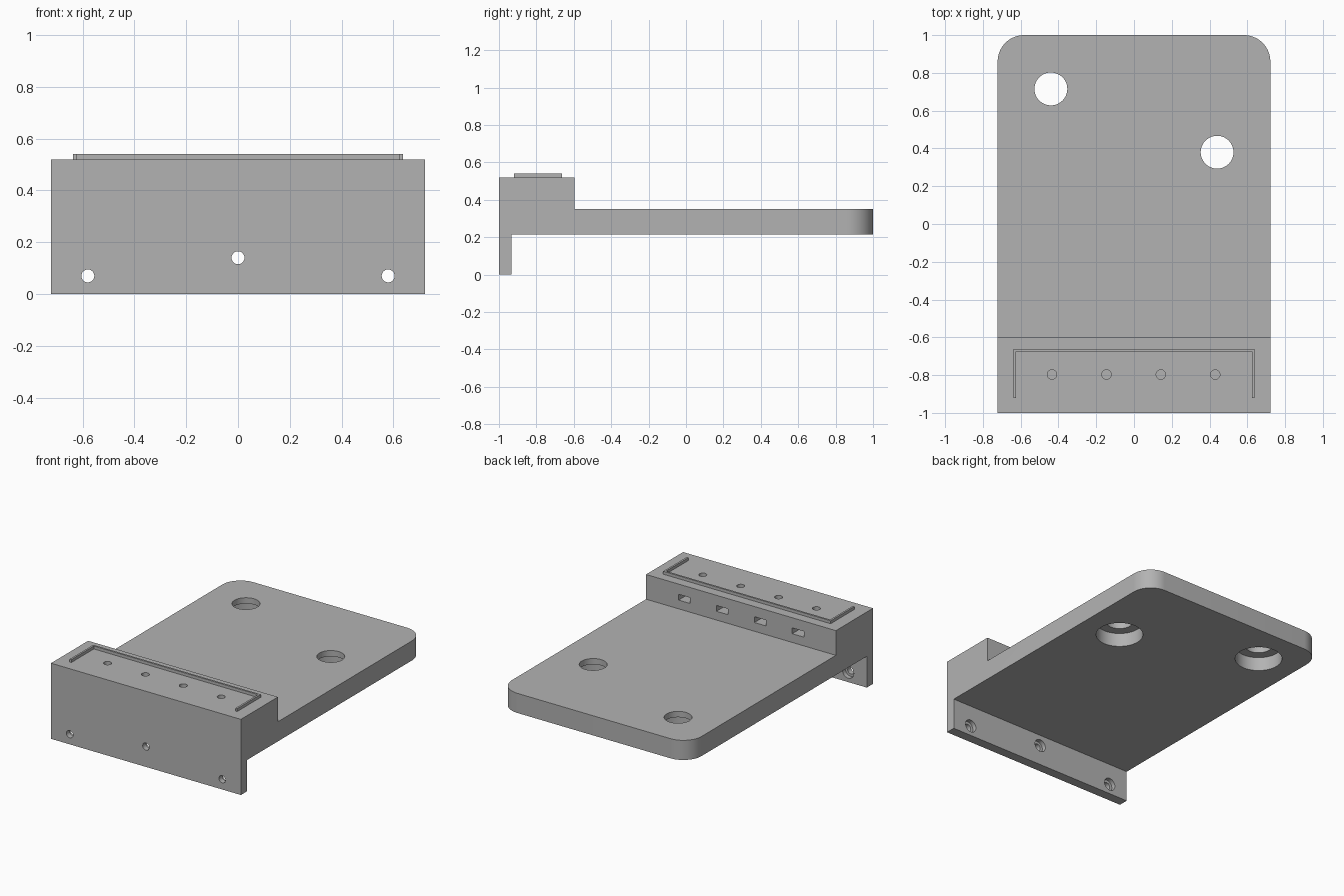
import bpy, bmesh, math
from mathutils import Matrix, Vector

cube = bpy.data.objects.get("Cube")
if cube:
    bpy.data.objects.remove(cube, do_unlink=True)

# One plain grey for the whole part
GREY = (0.45, 0.45, 0.45, 1)
grey = bpy.data.materials.new("plain grey")
grey.use_nodes = True
grey.diffuse_color = GREY
grey.node_tree.nodes["Principled BSDF"].inputs["Base Color"].default_value = GREY

HALF = 0.722          # half width of the bracket
LIP = -0.933          # back face of the hanging lip
UNDER, DECK, TOP = 0.215, 0.35, 0.52
STEP = -0.597         # back face of the raised block


def make_object(name, bm):
    bmesh.ops.recalc_face_normals(bm, faces=bm.faces)
    mesh = bpy.data.meshes.new(name)
    bm.to_mesh(mesh)
    bm.free()
    mesh.materials.append(grey)
    obj = bpy.data.objects.new(name, mesh)
    bpy.context.collection.objects.link(obj)
    return obj


def extrude_profile(name, points, vector):
    bm = bmesh.new()
    face = bm.faces.new([bm.verts.new(p) for p in points])
    geom = bmesh.ops.extrude_face_region(bm, geom=[face])["geom"]
    verts = [g for g in geom if isinstance(g, bmesh.types.BMVert)]
    bmesh.ops.translate(bm, verts=verts, vec=vector)
    return make_object(name, bm)


def cylinder(start, end, radius, sides=48):
    start, end = Vector(start), Vector(end)
    axis = end - start
    turn = axis.to_track_quat("Z", "Y").to_matrix().to_4x4()
    bm = bmesh.new()
    bmesh.ops.create_cone(bm, cap_ends=True, segments=sides, radius1=radius,
                          radius2=radius, depth=axis.length,
                          matrix=Matrix.Translation((start + end) / 2) @ turn)
    return make_object("hole_cutter", bm)


def box(low, high):
    low, high = Vector(low), Vector(high)
    bm = bmesh.new()
    bmesh.ops.create_cube(bm, size=1, matrix=Matrix.Translation((low + high) / 2)
                          @ Matrix.Diagonal((*(high - low), 1)))
    return make_object("slot_cutter", bm)


def activate(obj):
    bpy.ops.object.select_all(action="DESELECT")
    obj.select_set(True)
    bpy.context.view_layer.objects.active = obj


def cut(obj, cutter):
    cutter.hide_render = True
    mod = obj.modifiers.new("cut", "BOOLEAN")
    mod.operation = "DIFFERENCE"
    mod.solver = "EXACT"
    mod.object = cutter
    activate(obj)
    bpy.ops.object.modifier_apply(modifier=mod.name)
    bpy.data.objects.remove(cutter, do_unlink=True)


# Bracket body: side profile drawn across the width
side = [(-1, 0), (LIP, 0), (LIP, UNDER), (1, UNDER), (1, DECK),
        (STEP, DECK), (STEP, TOP), (-1, TOP)]
body = extrude_profile("bracket_body", [(-HALF, y, z) for y, z in side],
                       (2 * HALF, 0, 0))

# Rounded back corners of the plate
bm = bmesh.new()
bm.from_mesh(body.data)
corners = [e for e in bm.edges if all(v.co.y > 0.99 for v in e.verts)
           and abs(e.verts[0].co.x - e.verts[1].co.x) < 0.01]
bmesh.ops.bevel(bm, geom=corners, offset=0.14, segments=14, profile=0.5,
                affect="EDGES")
bm.to_mesh(body.data)
bm.free()

# Plate holes, counterbored from below
for x, y in [(-0.44, 0.715), (0.44, 0.38)]:
    cut(body, cylinder((x, y, 0.1), (x, y, 0.45), 0.087))
    cut(body, cylinder((x, y, 0.1), (x, y, UNDER + 0.095), 0.15))

# Lip holes, counterbored from behind
for x, z in [(-0.58, 0.07), (0, 0.14), (0.58, 0.07)]:
    cut(body, cylinder((x, -1.1, z), (x, -0.85, z), 0.025, 32))
    cut(body, cylinder((x, LIP - 0.03, z), (x, -0.85, z), 0.043, 32))

# Block: vertical screw holes meeting nut slots from the back
for i in range(4):
    x = -0.434 + i * 0.288
    cut(body, cylinder((x, -0.797, 0.32), (x, -0.797, 0.6), 0.025, 32))
    cut(body, box((x - 0.044, -0.84, 0.41), (x + 0.044, -0.5, 0.45)))

activate(body)
bpy.ops.object.shade_smooth_by_angle(angle=math.radians(30))

# Thin three-sided rim on top of the block
OUT, IN = 0.637, 0.624
rim = [(-OUT, -0.92), (-OUT, -0.662), (OUT, -0.662), (OUT, -0.92),
       (IN, -0.92), (IN, -0.675), (-IN, -0.675), (-IN, -0.92)]
extrude_profile("locating_rim", [(x, y, TOP) for x, y in rim], (0, 0, 0.02))
